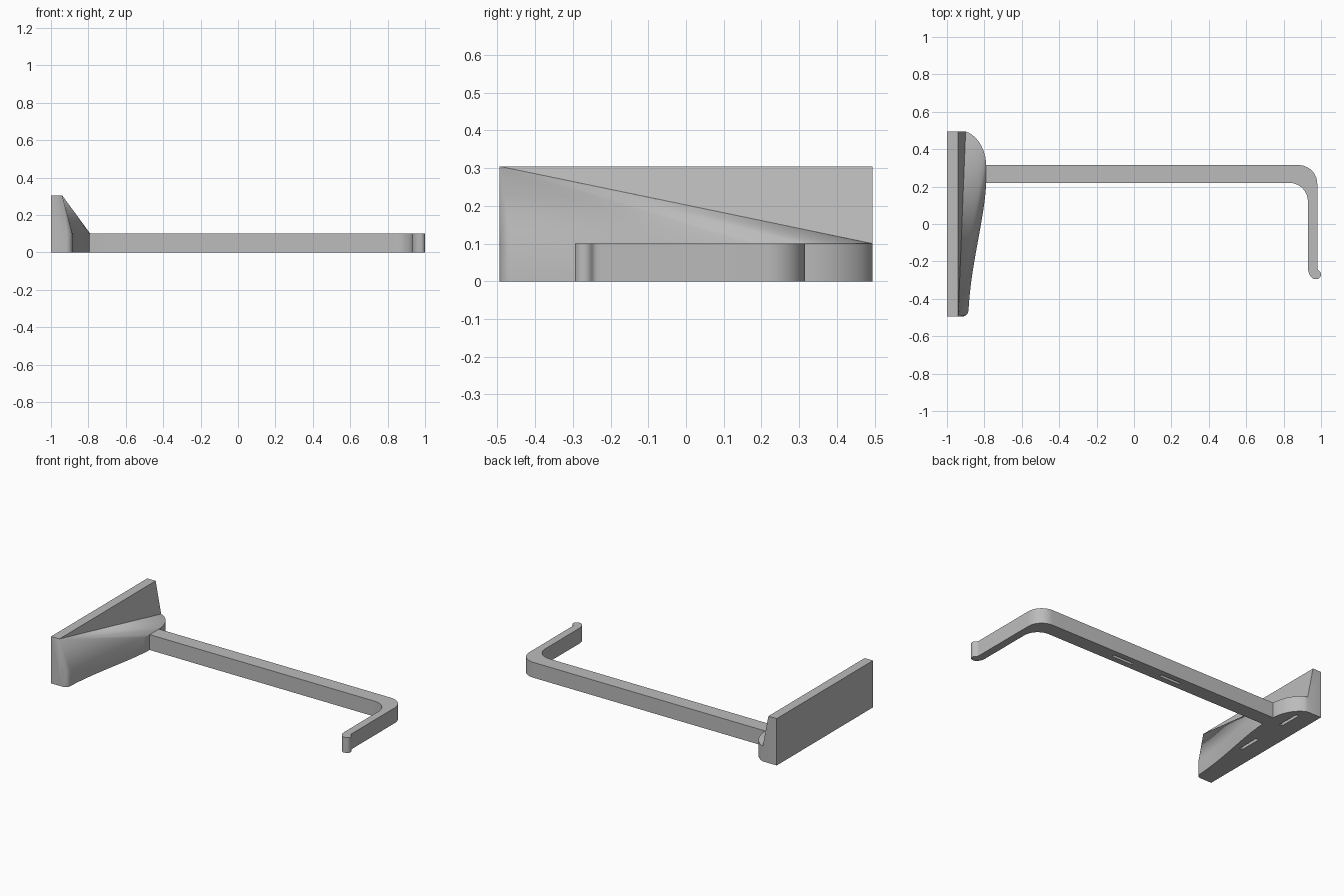
import bpy
import bmesh
import math
from mathutils import Vector
from mathutils.geometry import interpolate_bezier

cube = bpy.data.objects.get("Cube")
if cube:
    bpy.data.objects.remove(cube, do_unlink=True)

grey = bpy.data.materials.new("matte grey")
grey.use_nodes = True
grey.diffuse_color = (0.5, 0.5, 0.5, 1)
grey.node_tree.nodes["Principled BSDF"].inputs["Base Color"].default_value = (0.5, 0.5, 0.5, 1)

ARM_H = 0.1      # thickness of the arm and of the foot
PLATE_H = 0.305  # height of the upright plate
HALF = 0.495     # half the plate length


def bezier(a, b, c, d, n=12):
    pts = interpolate_bezier(*[Vector((*p, 0)) for p in (a, b, c, d)], n)
    return [(p.x, p.y) for p in pts]


def arc(cx, cy, r, start, end, n=10):
    angles = [math.radians(start + (end - start) * i / (n - 1)) for i in range(n)]
    return [(cx + r * math.cos(t), cy + r * math.sin(t)) for t in angles]


def finish(bm, name):
    bmesh.ops.recalc_face_normals(bm, faces=bm.faces[:])
    mesh = bpy.data.meshes.new(name)
    bm.to_mesh(mesh)
    bm.free()
    mesh.materials.append(grey)
    obj = bpy.data.objects.new(name, mesh)
    bpy.context.collection.objects.link(obj)
    return obj


def activate(obj):
    bpy.ops.object.select_all(action='DESELECT')
    obj.select_set(True)
    bpy.context.view_layer.objects.active = obj


def smooth(obj):
    activate(obj)
    bpy.ops.object.shade_smooth_by_angle(angle=math.radians(25))


def cut_slot(obj, x, y, size_x, size_y, depth=0.05):
    bpy.ops.mesh.primitive_cube_add(size=1, location=(x, y, 0))
    cutter = bpy.context.object
    cutter.scale = (size_x, size_y, depth * 2)
    cutter.hide_render = True
    cutter.data.materials.append(grey)
    mod = obj.modifiers.new("slot", 'BOOLEAN')
    mod.operation = 'DIFFERENCE'
    mod.solver = 'EXACT'
    mod.object = cutter
    activate(obj)
    bpy.ops.object.modifier_apply(modifier=mod.name)
    bpy.data.objects.remove(cutter, do_unlink=True)


# Mounting plate: upright slab whose gusset fans from one top corner to the foot outline
outline = arc(-0.92, -0.46, 0.035, -90, 0, 7)
outline += bezier((-0.885, -0.46), (-0.87, -0.2), (-0.8, 0.02), (-0.79, 0.22))[1:]
outline += bezier((-0.79, 0.31), (-0.79, 0.4), (-0.84, 0.475), (-0.9, HALF))
bm = bmesh.new()
low = [bm.verts.new((x, y, 0)) for x, y in outline]
rim = [bm.verts.new((x, y, ARM_H)) for x, y in outline]
apex, far = [bm.verts.new((-0.94, y, PLATE_H)) for y in (-HALF, HALF)]
back_low = [bm.verts.new((-1, y, 0)) for y in (-HALF, HALF)]
back_top = [bm.verts.new((-1, y, PLATE_H)) for y in (-HALF, HALF)]
for i in range(len(outline) - 1):
    bm.faces.new((low[i], low[i + 1], rim[i + 1], rim[i]))
    bm.faces.new((rim[i], rim[i + 1], apex))
bm.faces.new((apex, rim[-1], far))
bm.faces.new((back_low[0], low[0], rim[0], apex, back_top[0]))
bm.faces.new((back_low[1], low[-1], rim[-1], far, back_top[1]))
bm.faces.new((apex, far, back_top[1], back_top[0]))
bm.faces.new((*back_low, back_top[1], back_top[0]))
bm.faces.new((*low, back_low[1], back_low[0]))
plate = finish(bm, "mounting_plate")
smooth(plate)

# Arm: extruded bar with a rounded elbow and a hooked tip
profile = [(-0.79, 0.22)]
profile += arc(0.83, 0.12, 0.1, 90, 0)
profile += bezier((0.93, -0.23), (0.93, -0.26), (0.94, -0.285), (0.965, -0.295), 8)
profile += arc(0.975, -0.27, 0.025, -75, 35)
profile += bezier((0.99, -0.25), (0.983, -0.246), (0.98, -0.24), (0.98, -0.225), 5)
profile += arc(0.88, 0.215, 0.1, 0, 90)
profile += [(-0.79, 0.315)]
bm = bmesh.new()
base = bm.faces.new([bm.verts.new((x, y, 0)) for x, y in profile])
top = bmesh.ops.extrude_face_region(bm, geom=[base], use_keep_orig=True)
bmesh.ops.translate(bm, vec=(0, 0, ARM_H),
                    verts=[g for g in top["geom"] if isinstance(g, bmesh.types.BMVert)])
arm = finish(bm, "hooked_arm")
smooth(arm)

# Underside slots
for x in (-0.05, 0.31):
    cut_slot(arm, x, 0.268, 0.15, 0.02)
for y in (-0.01, 0.35):
    cut_slot(plate, -0.88, y, 0.02, 0.15)
